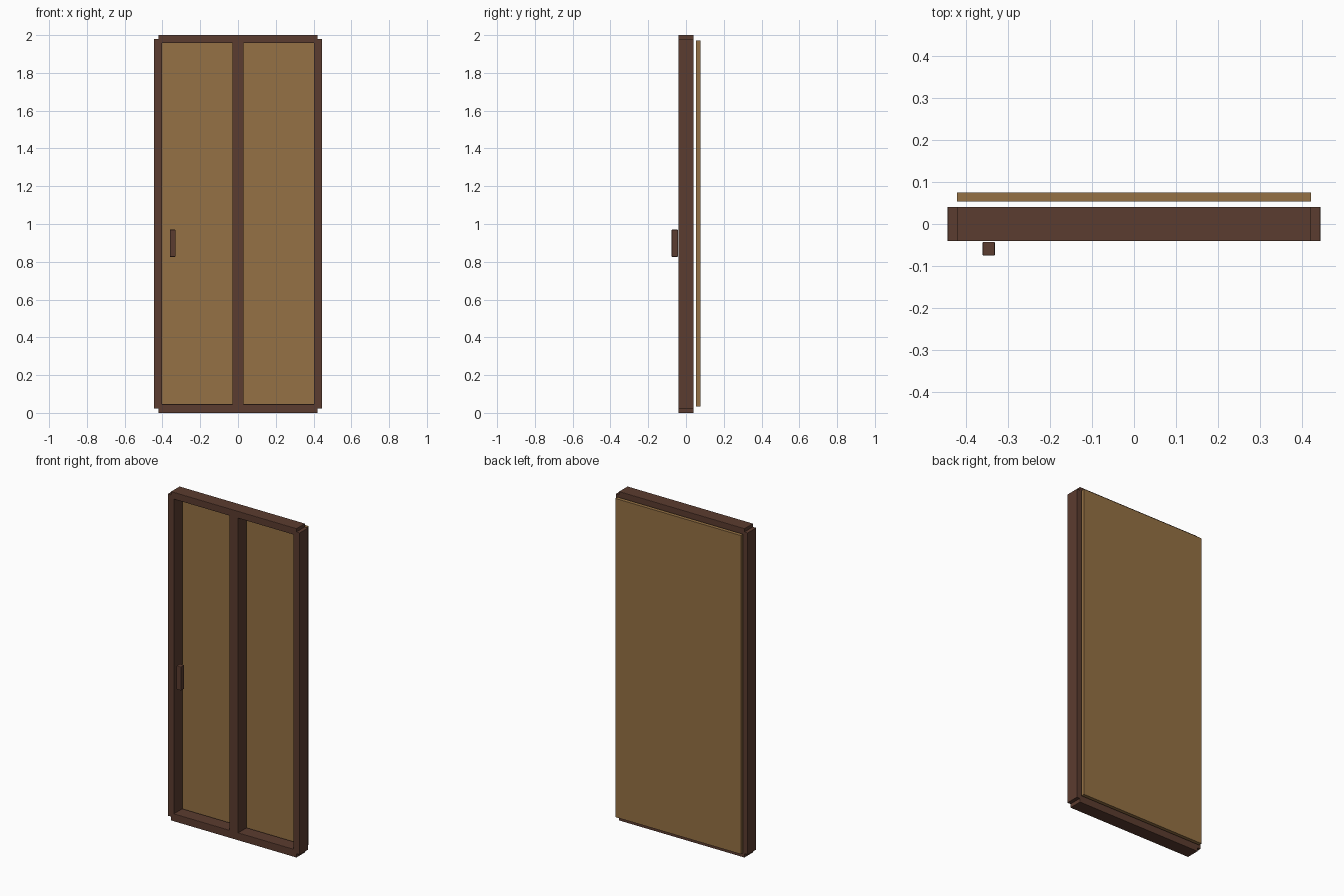
import bpy

if "Cube" in bpy.data.objects:
    bpy.data.objects.remove(bpy.data.objects["Cube"])


def material(name, color):
    m = bpy.data.materials.new(name)
    m.diffuse_color = (*color, 1)
    m.use_nodes = True
    m.node_tree.nodes["Principled BSDF"].inputs["Base Color"].default_value = m.diffuse_color
    return m


dark = material("dark brown wood", (0.105, 0.045, 0.029))
tan = material("tan board", (0.30, 0.165, 0.058))


def box(name, x, y, z, mat, bevel=0.002):
    """Box from (min, max) ranges with a fine edge bevel."""
    bpy.ops.mesh.primitive_cube_add(size=1, location=[(r[0] + r[1]) / 2 for r in (x, y, z)])
    o = bpy.context.object
    o.name = name
    o.scale = [r[1] - r[0] for r in (x, y, z)]
    bpy.ops.object.transform_apply(location=False, rotation=False, scale=True)
    o.data.materials.append(mat)
    if bevel:
        b = o.modifiers.new("edge", "BEVEL")
        b.width = bevel
        b.segments = 2
    return o


depth = (-0.041, 0.041)

# Upright stiles at both sides
box("left_stile", (-0.444, -0.402), depth, (0.023, 1.98), dark)
box("right_stile", (0.402, 0.444), depth, (0.023, 1.98), dark)

# Top and bottom rails
box("bottom_rail", (-0.422, 0.422), depth, (0, 0.046), dark)
box("top_rail", (-0.422, 0.422), depth, (1.958, 2.0), dark)

# Centre mullion
box("centre_mullion", (-0.03, 0.03), depth, (0.023, 1.98), dark)

# Back board, set behind the frame
box("back_board", (-0.422, 0.422), (0.0535, 0.0755), (0.034, 1.971), tan, 0)

# Pull handle on the front
box("handle", (-0.361, -0.331), (-0.0755, -0.0425), (0.826, 0.97), dark, 0.003)
